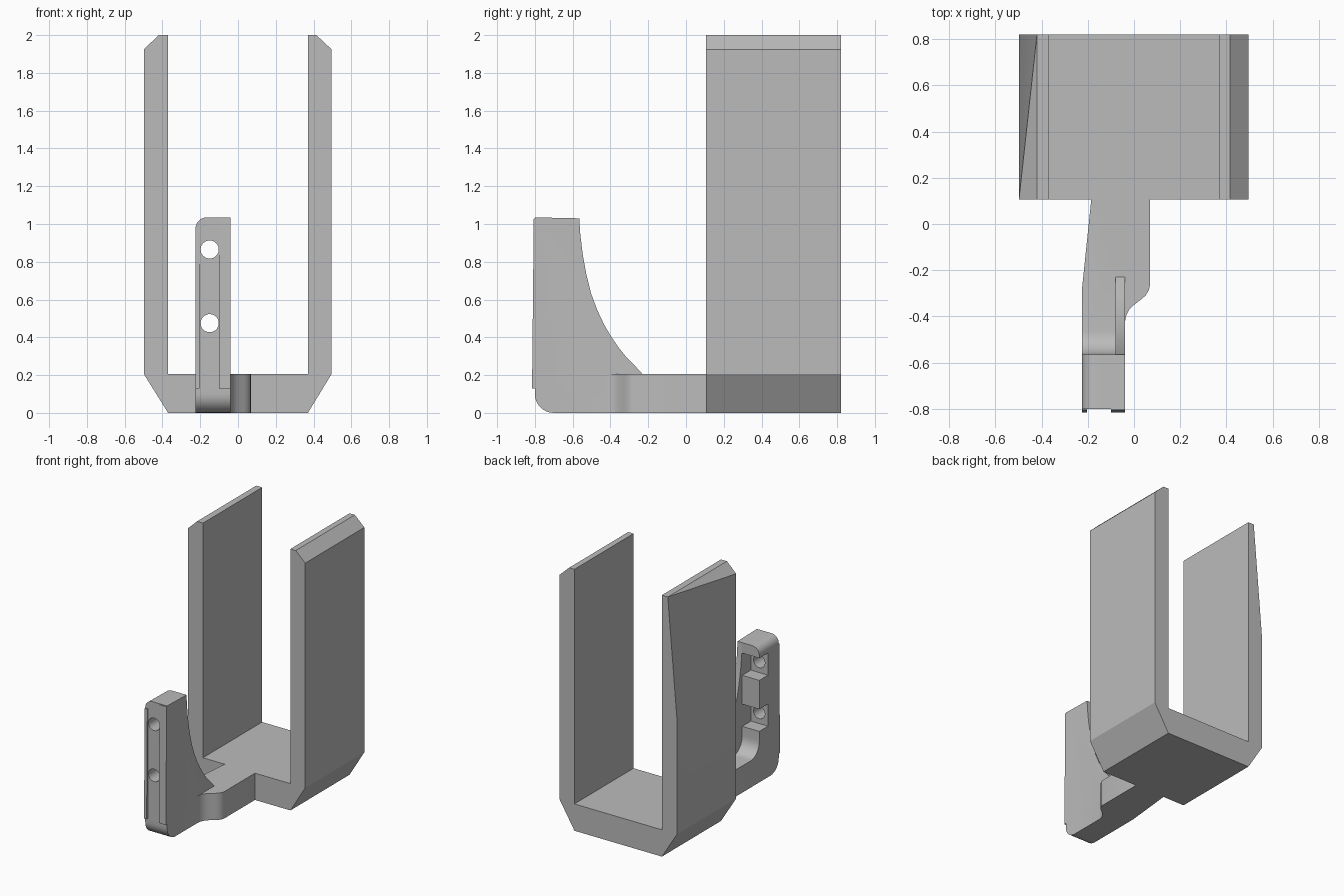
import bpy, bmesh, math
from mathutils import Matrix, Vector

if "Cube" in bpy.data.objects:
    bpy.data.objects.remove(bpy.data.objects["Cube"])

grey = bpy.data.materials.new("plain_grey")
grey.use_nodes = True
grey.diffuse_color = (0.5, 0.5, 0.5, 1)
grey.node_tree.nodes["Principled BSDF"].inputs["Base Color"].default_value = (0.5, 0.5, 0.5, 1)


def finish(name, bm):
    bmesh.ops.recalc_face_normals(bm, faces=bm.faces)
    mesh = bpy.data.meshes.new(name)
    bm.to_mesh(mesh)
    bm.free()
    mesh.materials.append(grey)
    ob = bpy.data.objects.new(name, mesh)
    bpy.context.collection.objects.link(ob)
    return ob


def extrude(name, profile, axis, start, end, round_edge=None, radius=0):
    """Extrude a 2D profile along x, y or z, optionally rounding chosen edges."""
    place = {"x": lambda a, b, t: (t, a, b),
             "y": lambda a, b, t: (a, t, b),
             "z": lambda a, b, t: (a, b, t)}[axis]
    bm = bmesh.new()
    rings = [[bm.verts.new(place(a, b, t)) for a, b in profile] for t in (start, end)]
    for ring in rings:
        bm.faces.new(ring)
    n = len(profile)
    for i in range(n):
        j = (i + 1) % n
        bm.faces.new((rings[0][i], rings[0][j], rings[1][j], rings[1][i]))
    bmesh.ops.recalc_face_normals(bm, faces=bm.faces)
    if round_edge:
        edges = [e for e in bm.edges if all(round_edge(v.co) for v in e.verts)]
        bmesh.ops.bevel(bm, geom=edges, offset=radius, segments=8, profile=0.5, affect="EDGES")
    return finish(name, bm)


def hull(name, points):
    bm = bmesh.new()
    for p in points:
        bm.verts.new(p)
    bmesh.ops.convex_hull(bm, input=bm.verts)
    bmesh.ops.dissolve_limit(bm, angle_limit=0.01, verts=bm.verts, edges=bm.edges)
    return finish(name, bm)


def box(name, x, y, z):
    return hull(name, [(a, b, c) for a in x for b in y for c in z])


def combine(target, other, operation):
    mod = target.modifiers.new(operation.lower(), "BOOLEAN")
    mod.operation = operation
    mod.solver = "EXACT"
    mod.object = other
    bpy.context.view_layer.objects.active = target
    bpy.ops.object.modifier_apply(modifier=mod.name)
    bpy.data.objects.remove(other)


def arc(cy, cz, ry, rz, a0, a1, n=8):
    steps = [math.radians(a0 + (a1 - a0) * i / n) for i in range(n + 1)]
    return [(cy + ry * math.cos(a), cz + rz * math.sin(a)) for a in steps]


FLOOR, TOP = 0.205, 2.0
FRONT, BACK = 0.105, 0.82

# Cradle floor with the plain wall
bracket = extrude("cradle_bracket", [
    (-0.37, 0), (0.37, 0), (0.495, FLOOR), (0.495, 1.925), (0.415, TOP),
    (0.37, TOP), (0.37, FLOOR), (-0.498, FLOOR)], "y", FRONT, BACK)

# Opposite wall, with its rear outer corner sliced away
wall = hull("sliced_wall", [(x, y, FLOOR) for x in (-0.498, -0.37) for y in (FRONT, BACK)] + [
    (-0.37, FRONT, TOP), (-0.37, BACK, TOP), (-0.42, FRONT, TOP), (-0.42, BACK, TOP),
    (-0.42, 0.64, TOP), (-0.498, FRONT, 1.925), (-0.498, BACK, 1.08)])

# Flat arm with an S-shaped shoulder
arm = extrude("arm", [
    (-0.181, 0.15), (-0.185, FRONT), (-0.225, -0.28), (-0.225, -0.7), (-0.04, -0.7), (-0.04, -0.43),
    (-0.035, -0.4), (-0.02, -0.37), (0.0, -0.35), (0.03, -0.327), (0.05, -0.31),
    (0.065, -0.285), (0.07, -0.26), (0.07, 0.15)], "z", 0, FLOOR)

# Upright mounting block with a rounded foot, fillet and top corner
foot = arc(-0.7, 0.1, 0.1, 0.1, 270, 180)
head = [(-0.8, 1.035)]
block = extrude("mounting_block",
                foot + head + [(-0.565, 1.03)] + arc(-0.465, 0.32, 0.1, 0.115, 180, 270) + [(-0.465, 0)],
                "x", -0.225, -0.06,
                lambda c: c.x < -0.22 and c.z > 1.02, 0.06)

# Screw pockets and through holes
for z in (0.475, 0.865):
    combine(block, box("pocket", (-0.3, -0.08), (-0.67, -0.5), (z - 0.085, z + 0.085)), "DIFFERENCE")
    bm = bmesh.new()
    bmesh.ops.create_cone(bm, cap_ends=True, segments=32, radius1=0.048, radius2=0.048, depth=0.5,
                          matrix=Matrix.Translation(Vector((-0.15, -0.75, z))) @ Matrix.Rotation(math.pi / 2, 4, "X"))
    combine(block, finish("screw_hole", bm), "DIFFERENCE")

# Curved side web
sweep = [(-0.565, 1.03), (-0.56, 0.95), (-0.547, 0.84), (-0.527, 0.73), (-0.502, 0.63),
         (-0.47, 0.545), (-0.435, 0.47), (-0.4, 0.41), (-0.36, 0.35), (-0.32, 0.3),
         (-0.28, 0.26), (-0.23, FLOOR)]
web = extrude("side_web", foot + head + sweep + [(-0.23, 0)], "x", -0.08, -0.04)

# Front guide rails, slightly thicker at the bottom
rails = [hull("guide_rail", [(x, y, z) for x in xs
                             for y, z in ((-0.78, 0.13), (-0.815, 0.13), (-0.78, top), (-0.806, top))])
         for xs, top in (((-0.225, -0.203), 0.97), ((-0.1, -0.04), 1.03))]

for part in [wall, arm, block, web] + rails:
    combine(bracket, part, "UNION")

bpy.ops.object.select_all(action="DESELECT")
bracket.select_set(True)
bpy.context.view_layer.objects.active = bracket
bpy.ops.object.shade_smooth_by_angle(angle=math.radians(25))
